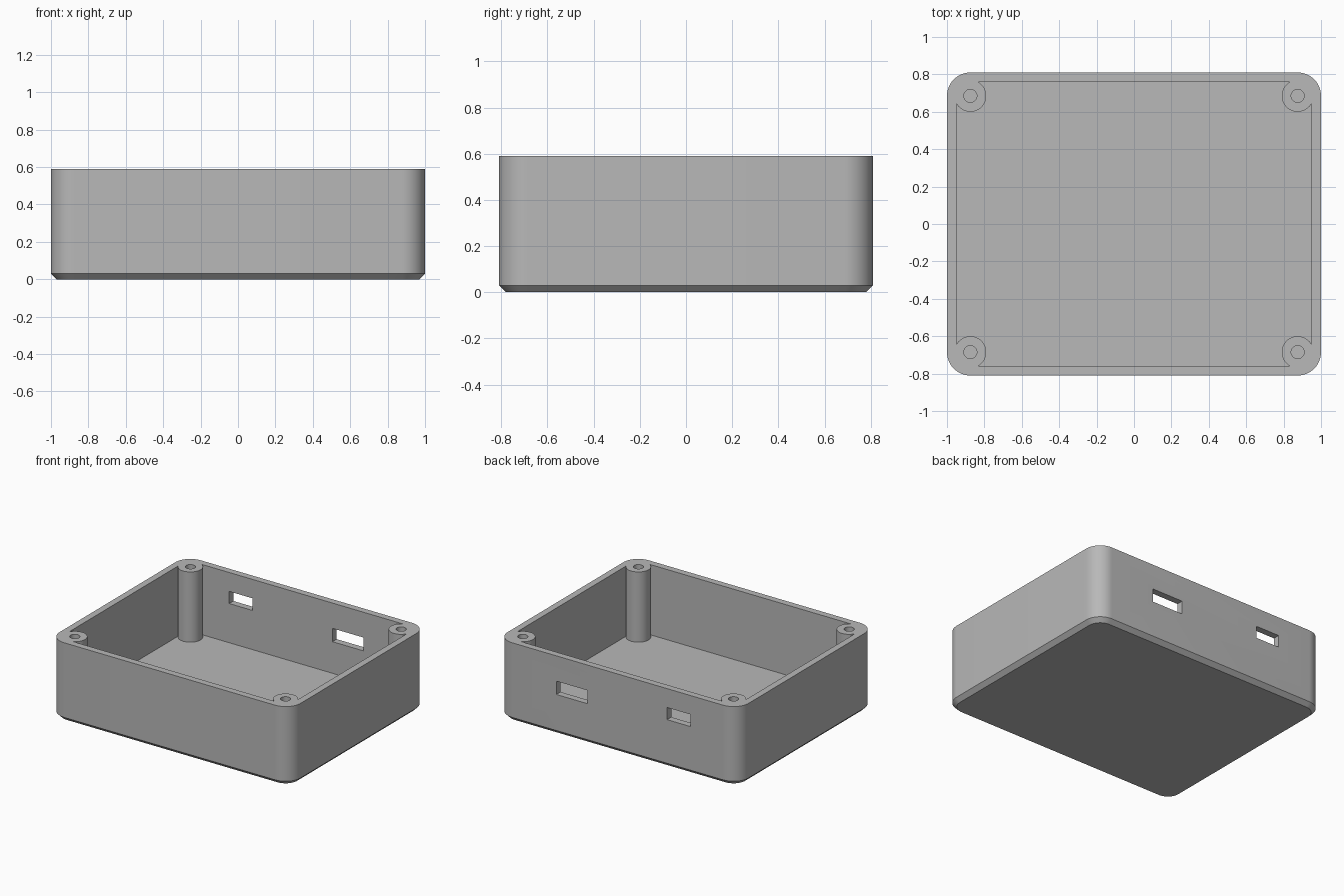
import bpy, bmesh
from math import sin, cos, acos, pi

HX, HY, H = 1.0, 0.81, 0.59        # outer half sizes and height
R, WALL, FLOOR, CHAMFER = 0.125, 0.05, 0.063, 0.03
BOSS_R, HOLE_R, HOLE_DEPTH = 0.085, 0.035, 0.3
CX, CY = HX - R, HY - R            # screw boss centre
QUADRANTS = [(1, 1), (-1, 1), (-1, -1), (1, -1)]

if "Cube" in bpy.data.objects:
    bpy.data.objects.remove(bpy.data.objects["Cube"], do_unlink=True)

grey = bpy.data.materials.new("grey plastic")
grey.use_nodes = True
colour = (0.48, 0.48, 0.48, 1)
grey.diffuse_color = colour
grey.node_tree.nodes["Principled BSDF"].inputs["Base Color"].default_value = colour


def arc(cx, cy, r, a0, a1, n):
    return [(cx + r * cos(a0 + (a1 - a0) * i / n),
             cy + r * sin(a0 + (a1 - a0) * i / n)) for i in range(n + 1)]


def mirrored_outline(corner):
    """Repeat the corner of the first quadrant in all four, counterclockwise."""
    points = []
    for sx, sy in QUADRANTS:
        step = [(sx * x, sy * y) for x, y in corner]
        points += step if sx * sy > 0 else step[::-1]
    return points


def loft(name, layers):
    """Closed solid through outlines of equal length at rising heights."""
    bm = bmesh.new()
    rings = [[bm.verts.new((x, y, z)) for x, y in pts] for z, pts in layers]
    bm.faces.new(rings[0][::-1])
    bm.faces.new(rings[-1])
    n = len(rings[0])
    for low, high in zip(rings, rings[1:]):
        for i in range(n):
            j = (i + 1) % n
            bm.faces.new((low[i], low[j], high[j], high[i]))
    mesh = bpy.data.meshes.new(name)
    bm.to_mesh(mesh)
    bm.free()
    obj = bpy.data.objects.new(name, mesh)
    bpy.context.collection.objects.link(obj)
    mesh.materials.append(grey)
    return obj


def cut(target, cutter):
    cutter.hide_render = True
    mod = target.modifiers.new("cut", 'BOOLEAN')
    mod.operation, mod.solver, mod.object = 'DIFFERENCE', 'EXACT', cutter
    bpy.context.view_layer.objects.active = target
    bpy.ops.object.modifier_apply(modifier=mod.name)
    bpy.data.objects.remove(cutter, do_unlink=True)


# Outer shell with rounded corners and a chamfered foot
outer = mirrored_outline(arc(CX, CY, R, 0, pi / 2, 16))
foot = mirrored_outline(arc(CX, CY, R - CHAMFER, 0, pi / 2, 16))
case = loft("enclosure_base", [(0, foot), (CHAMFER, outer), (H, outer)])

# Cavity, leaving a round screw boss in every corner
a = acos((R - WALL) / BOSS_R)
inner = mirrored_outline(arc(CX, CY, BOSS_R, -a, a - 1.5 * pi, 28))
cut(case, loft("cavity_cutter", [(FLOOR, inner), (H + 0.1, inner)]))

# Screw holes
for sx, sy in QUADRANTS:
    circle = arc(sx * CX, sy * CY, HOLE_R, 0, 2 * pi, 28)[:-1]
    cut(case, loft("hole_cutter", [(H - HOLE_DEPTH, circle), (H + 0.1, circle)]))

# Two port openings in the back wall
for x0, x1, z0, z1 in [(0.252, 0.51, 0.3, 0.4), (-0.605, -0.41, 0.357, 0.448)]:
    y0, y1 = HY - 2 * WALL, HY + WALL
    rect = [(x0, y0), (x1, y0), (x1, y1), (x0, y1)]
    cut(case, loft("port_cutter", [(z0, rect), (z1, rect)]))

# Smooth curved walls, keep edges sharp
bpy.ops.object.select_all(action='DESELECT')
case.select_set(True)
bpy.context.view_layer.objects.active = case
bpy.ops.object.shade_smooth_by_angle(angle=pi / 6)
